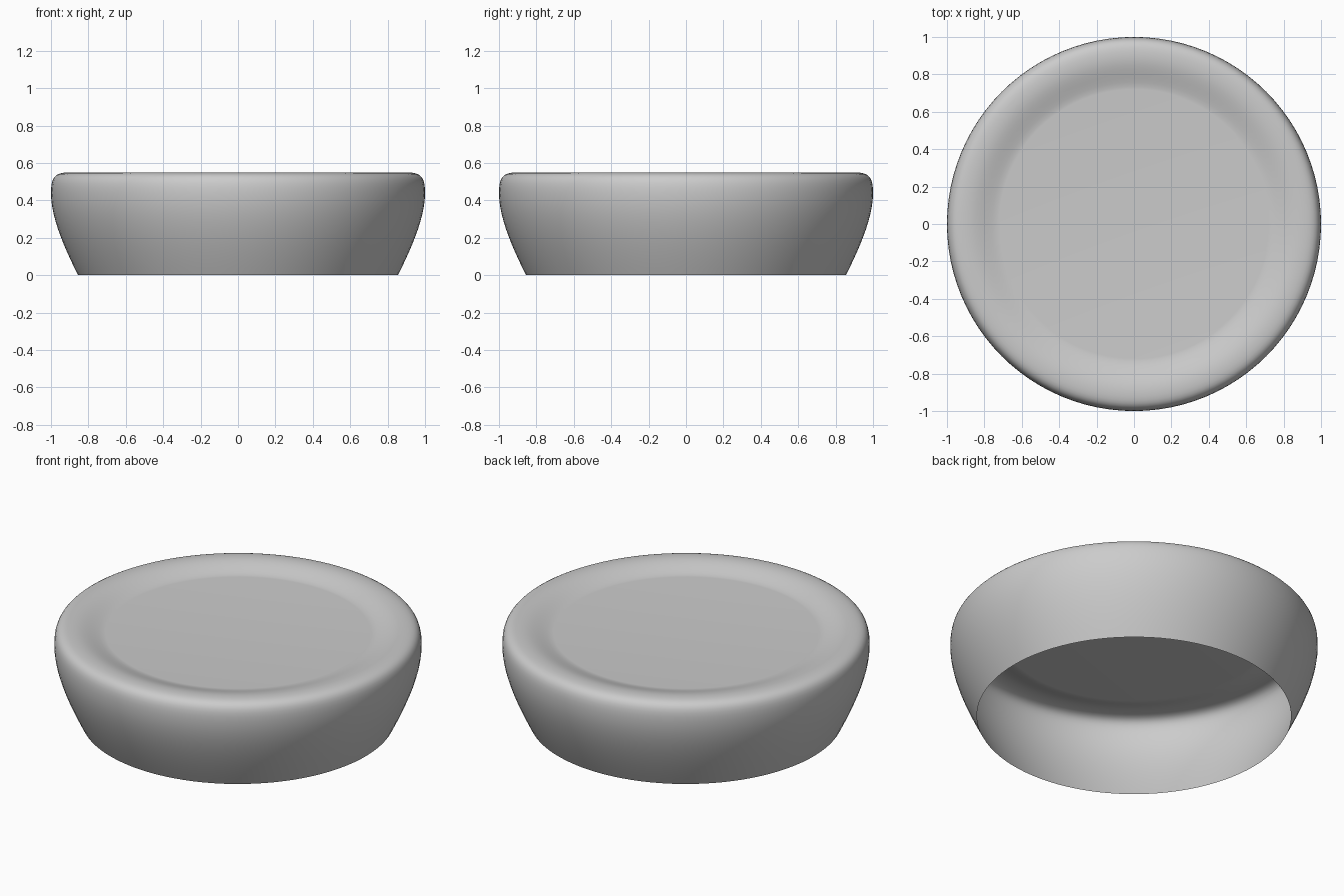
import bpy, bmesh, math
from mathutils import Vector
from mathutils.geometry import interpolate_bezier

cube = bpy.data.objects.get("Cube")
if cube:
    bpy.data.objects.remove(cube, do_unlink=True)

SEGMENTS = 96

# One grey for the whole shell
grey = bpy.data.materials.new("plain_grey")
grey.use_nodes = True
colour = (0.6, 0.6, 0.6, 1)
grey.diffuse_color = colour
grey.node_tree.nodes["Principled BSDF"].inputs["Base Color"].default_value = colour

# Half profile (radius, height): flared wall, rounded lip, dished rim
curves = [
    ((0.855, 0), (0.93, 0.15), (1.0, 0.31), (1.0, 0.44), 12),
    ((1.0, 0.44), (1.0, 0.53), (0.975, 0.55), (0.9, 0.55), 10),
    ((0.9, 0.55), (0.84, 0.55), (0.79, 0.522), (0.735, 0.511), 8),
]
profile = []
for a, b, c, d, count in curves:
    knot, h1, h2, end = (Vector((r, 0, z)) for r, z in (a, b, c, d))
    points = interpolate_bezier(knot, h1, h2, end, count)
    profile += points[1:] if profile else points
profile.append(Vector((0.72, 0, 0.51)))  # flat seat edge

# Revolve the profile into an open-bottomed shell
bm = bmesh.new()
verts = [bm.verts.new(p) for p in profile]
edges = [bm.edges.new(pair) for pair in zip(verts, verts[1:])]
bmesh.ops.spin(bm, geom=verts + edges, cent=(0, 0, 0), axis=(0, 0, 1),
               angle=math.tau, steps=SEGMENTS, use_merge=True)
bmesh.ops.remove_doubles(bm, verts=bm.verts, dist=0.0005)

# Close the recessed centre; the underside stays open
inner = [e for e in bm.edges if e.is_boundary and e.verts[0].co.z > 0.3]
bmesh.ops.contextual_create(bm, geom=inner)
bmesh.ops.recalc_face_normals(bm, faces=bm.faces)
if max(bm.faces, key=lambda f: f.calc_area()).normal.z < 0:
    bmesh.ops.reverse_faces(bm, faces=bm.faces)

mesh = bpy.data.meshes.new("round_shell")
bm.to_mesh(mesh)
bm.free()
mesh.materials.append(grey)
shell = bpy.data.objects.new("round_shell", mesh)
bpy.context.collection.objects.link(shell)

bpy.context.view_layer.objects.active = shell
shell.select_set(True)
bpy.ops.object.shade_smooth_by_angle(angle=math.radians(40))
